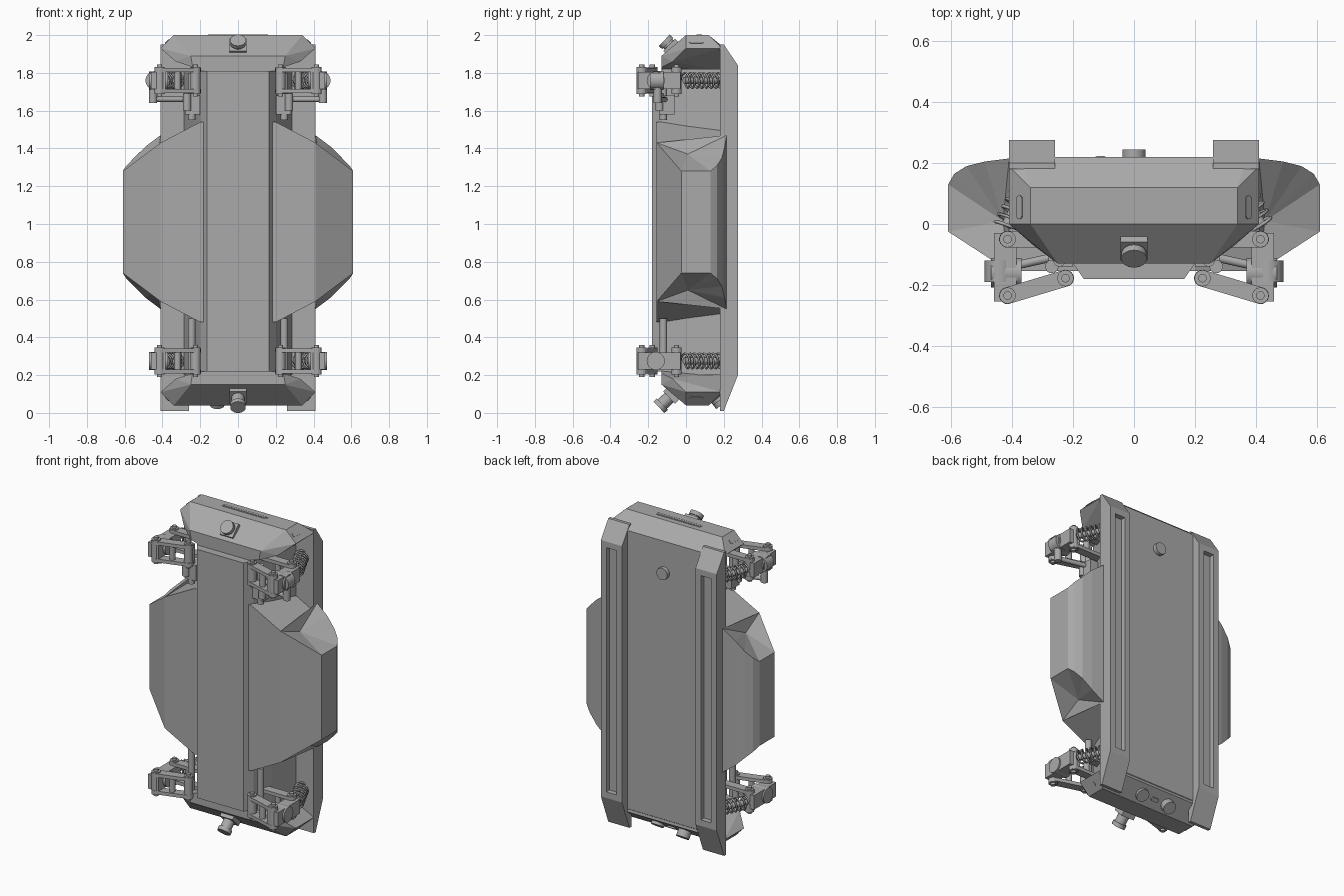
import bpy, bmesh, math
from mathutils import Vector

cube = bpy.data.objects.get("Cube")
if cube:
    bpy.data.objects.remove(cube, do_unlink=True)

grey = bpy.data.materials.new("plain_grey")
grey.use_nodes = True
COLOUR = (0.4, 0.4, 0.4, 1)
grey.diffuse_color = COLOUR
grey.node_tree.nodes["Principled BSDF"].inputs["Base Color"].default_value = COLOUR
MID = 1.01  # height of the plane the chassis is nearly symmetric about


def link_mesh(name, mesh):
    mesh.materials.clear()
    mesh.materials.append(grey)
    ob = bpy.data.objects.new(name, mesh)
    bpy.context.collection.objects.link(ob)
    return ob


def finish(name, bm):
    bmesh.ops.recalc_face_normals(bm, faces=bm.faces)
    mesh = bpy.data.meshes.new(name)
    bm.to_mesh(mesh)
    bm.free()
    return link_mesh(name, mesh)


def hull_mesh(pts):
    bm = bmesh.new()
    verts = [bm.verts.new(p) for p in pts]
    out = bmesh.ops.convex_hull(bm, input=verts)
    loose = [v for v in out["geom_interior"] if isinstance(v, bmesh.types.BMVert)]
    bmesh.ops.delete(bm, geom=loose, context="VERTS")
    bmesh.ops.dissolve_limit(bm, angle_limit=0.01, verts=bm.verts, edges=bm.edges)
    return bm


def hull(name, pts):
    return finish(name, hull_mesh(pts))


def both(pts):
    return [(s * x, y, z) for x, y, z in pts for s in (1, -1)]


def flip(pts):
    return [(x, y, 2 * MID - z) for x, y, z in pts]


def box(name, lo, hi):
    return hull(name, [(x, y, z) for x in (lo[0], hi[0]) for y in (lo[1], hi[1]) for z in (lo[2], hi[2])])


def rod(name, p, q, r, sides=14):
    p, q = Vector(p), Vector(q)
    bm = bmesh.new()
    bmesh.ops.create_cone(bm, cap_ends=True, segments=sides, radius1=r, radius2=r, depth=(q - p).length)
    bm.transform((q - p).to_track_quat("Z", "Y").to_matrix().to_4x4())
    bmesh.ops.translate(bm, verts=bm.verts, vec=(p + q) / 2)
    ob = finish(name, bm)
    for f in ob.data.polygons:
        f.use_smooth = len(f.vertices) == 4
    return ob


def capsule(name, a, b, r, normal, depth):
    """Flat plate with round ends, centred on the segment a-b."""
    a, b, n = Vector(a), Vector(b), Vector(normal).normalized()
    u = (b - a).normalized()
    v = n.cross(u)
    pts = []
    for i in range(16):
        t = math.tau * (i + 0.5) / 16
        c = (b if math.cos(t) > 0 else a) + r * (math.cos(t) * u + math.sin(t) * v)
        pts += [c - n * depth / 2, c + n * depth / 2]
    return hull(name, pts)


def spring(name, p, q, r, turns):
    p, q = Vector(p), Vector(q)
    rot = (q - p).to_track_quat("Z", "Y")
    cu = bpy.data.curves.new(name, "CURVE")
    cu.dimensions = "3D"
    cu.bevel_depth, cu.bevel_resolution = 0.006, 0
    n = turns * 12
    sp = cu.splines.new("POLY")
    sp.points.add(n)
    for i, pt in enumerate(sp.points):
        t = math.tau * i / 12
        pt.co = (*(p + rot @ Vector((r * math.cos(t), r * math.sin(t), (q - p).length * i / n))), 1)
    tmp = bpy.data.objects.new(name + "_curve", cu)
    mesh = bpy.data.meshes.new_from_object(tmp)
    bpy.data.objects.remove(tmp)
    link_mesh(name, mesh)


# Central body: keel, tapered core and back plate
hull("keel", both([(x, y, z) for x, y in ((0.165, -0.18), (0.2, -0.13)) for z in (0.22, 1.81)]))
hull("core", both([(x, y, z) for x, y in ((0.2, -0.13), (0.24, 0), (0.29, 0.2)) for z in (0.2, 1.82)]))
hull("back_plate", both([(0.41, 0.18, 0.1), (0.41, 0.18, 1.93), (0.4, 0.22, 0.14), (0.4, 0.22, 1.92)]))

# Faceted end caps that overhang the suspension bays
CAP = [(0.34, 0, 2), (0.34, 0.12, 2), (0.41, 0, 1.93), (0.41, 0.19, 1.93), (0.37, 0.22, 1.92),
       (0.25, -0.13, 1.89), (0.33, -0.07, 1.86), (0.24, -0.13, 1.83), (0.17, -0.13, 1.81),
       (0.17, 0.2, 1.81)]
hull("top_cap", both(CAP))
hull("bottom_cap", both([(x, y, z + 0.02) for x, y, z in flip(CAP)]))

# Cap details: slot plates, lights and sensors
capsule("top_slot_rim", (-0.145, 0.07, 2), (0.145, 0.07, 2), 0.015, (0, 0, 1), 0.004)
capsule("top_slot", (-0.145, 0.07, 2.001), (0.145, 0.07, 2.001), 0.009, (0, 0, 1), 0.006)
for s in (1, -1):
    for z, up in ((1.965, 1), (0.075, -1)):
        capsule("corner_slot", (s * 0.375, 0.03, z), (s * 0.375, 0.08, z), 0.014, (s, 0, up), 0.008)
for z, up, reach in ((1.935, 1, 0.045), (0.095, -1, 0.085)):
    base = Vector((0, -0.075, z))
    n = Vector((0, -0.72, 0.69 * up))
    side = Vector((0, 0.69, 0.72 * up))
    hull("sensor_mount", [base + n * d + side * (a * 0.045) + Vector((b * 0.045, 0, 0))
                          for d in (-0.02, 0.02) for a in (1, -1) for b in (1, -1)])
    rod("sensor_barrel", base, base + n * reach, 0.034)
    rod("sensor_rim", base + n * (reach - 0.015), base + n * (reach + 0.01), 0.042)
rod("back_button", (0, 0.21, 1.72), (0, 0.245, 1.72), 0.038, 20)
for x, reach in ((-0.11, 0.045), (0.08, 0.02)):
    p = Vector((x, 0.165, 0.08))
    rod("bottom_lamp", p, p + Vector((0, 0.6, -0.8)) * reach, 0.04, 20)
capsule("bottom_slot", (-0.03, 0.17, 0.075), (0, 0.17, 0.075), 0.012, (0, 0.6, -0.8), 0.01)

# Outer half of a side pod, upper rim from front to back
RIM = [(0.41, -0.155, 1.43), (0.61, -0.025, 1.28), (0.61, 0.13, 1.28), (0.59, 0.165, 1.31),
       (0.55, 0.19, 1.35), (0.49, 0.205, 1.41), (0.41, 0.215, 1.47)]
HUB = [(0.43, 0.01, 1.37)]

for s, side in ((1, "left"), (-1, "right")):
    # Side pod with a pleated fan at both ends
    bm = bmesh.new()
    rings = []
    for pts in (RIM + HUB, flip(RIM + HUB)):
        rings.append([bm.verts.new((s * x, y, z)) for x, y, z in pts])
    n = len(RIM)
    for i in range(n):
        j = (i + 1) % n
        bm.faces.new((rings[0][i], rings[0][j], rings[1][j], rings[1][i]))
        for r in rings:
            bm.faces.new((r[i], r[j], r[n]))
    finish(side + "_pod", bm)

    # Shoulder joining the pod to the keel
    top = [(s * x, y, z) for x, z in ((0.17, 1.54), (0.2, 1.54), (0.41, 1.43)) for y in (-0.155, 0.19)]
    hull(side + "_shoulder", top + flip(top))

    # Back rail with a long recessed slot
    bm = hull_mesh([(s * x, y, z) for x in (0.26, 0.41) for y, z in
                    ((0.18, 0.01), (0.2, 0.01), (0.275, 0.2), (0.275, 1.84), (0.2, 1.95), (0.18, 1.95))])
    back = max(bm.faces, key=lambda f: f.calc_center_median().y)
    bmesh.ops.inset_region(bm, faces=[back], thickness=0.055, depth=0)
    bmesh.ops.inset_region(bm, faces=[back], thickness=0.002, depth=-0.03)
    finish(side + "_rail", bm)

    # Suspension corners
    for zc, level in ((1.76, "upper"), (0.275, "lower")):
        name = f"{side}_{level}_"
        knuckle, inner, shock = (s * 0.415, -0.235), (s * 0.225, -0.178), (s * 0.415, -0.05)
        root = (s * 0.22, -0.05)
        for dz in (-0.055, 0.055):
            z = zc + dz
            for a, b in ((knuckle, inner), (shock, root)):
                capsule(name + "arm_plate", (*a, z), (*b, z), 0.028, (0, 0, 1), 0.022)
        for a, b in ((knuckle, inner), (shock, root)):
            mid = [a[k] * 0.5 + b[k] * 0.5 for k in (0, 1)]
            rod(name + "arm_spacer", (*mid, zc - 0.06), (*mid, zc + 0.06), 0.018)
        for pin in (knuckle, inner, shock):
            rod(name + "pin", (*pin, zc - 0.085), (*pin, zc + 0.085), 0.014)
            rod(name + "bushing", (*pin, zc - 0.072), (*pin, zc + 0.072), 0.027)
        xs = sorted((s * 0.385, s * 0.46))
        box(name + "upright", (xs[0], -0.255, zc - 0.045), (xs[1], -0.03, zc + 0.045))
        rod(name + "hub", (s * 0.37, -0.16, zc), (s * 0.47, -0.16, zc), 0.048, 20)

        # Shock absorber
        lo, hi = (s * 0.42, -0.01, zc), (s * 0.32, 0.19, zc)
        rod(name + "shock", lo, hi, 0.018)
        spring(name + "spring", lo, hi, 0.04, 8)
        # Long post beside the keel
        post = (1.55, 1.8) if level == "upper" else (0.23, 0.5)
        rod(name + "post", (s * 0.245, -0.12, post[0]), (s * 0.245, -0.12, post[1]), 0.02)

    # Steering linkage on the upper corners
    rod(side + "_steering_knuckle", (s * 0.44, -0.19, 1.76), (s * 0.44, -0.12, 1.76), 0.05, 20)
    rod(side + "_steering_arm", (s * 0.45, -0.15, 1.75), (s * 0.45, -0.15, 1.64), 0.022)
    rod(side + "_tie_rod", (s * 0.45, -0.15, 1.66), (s * 0.27, -0.11, 1.66), 0.014)
    rod(side + "_servo_horn", (s * 0.27, -0.14, 1.69), (s * 0.27, -0.14, 1.6), 0.022)
    xs = sorted((s * 0.2, s * 0.28))
    box(side + "_servo", (xs[0], -0.14, 1.58), (xs[1], -0.06, 1.68))
